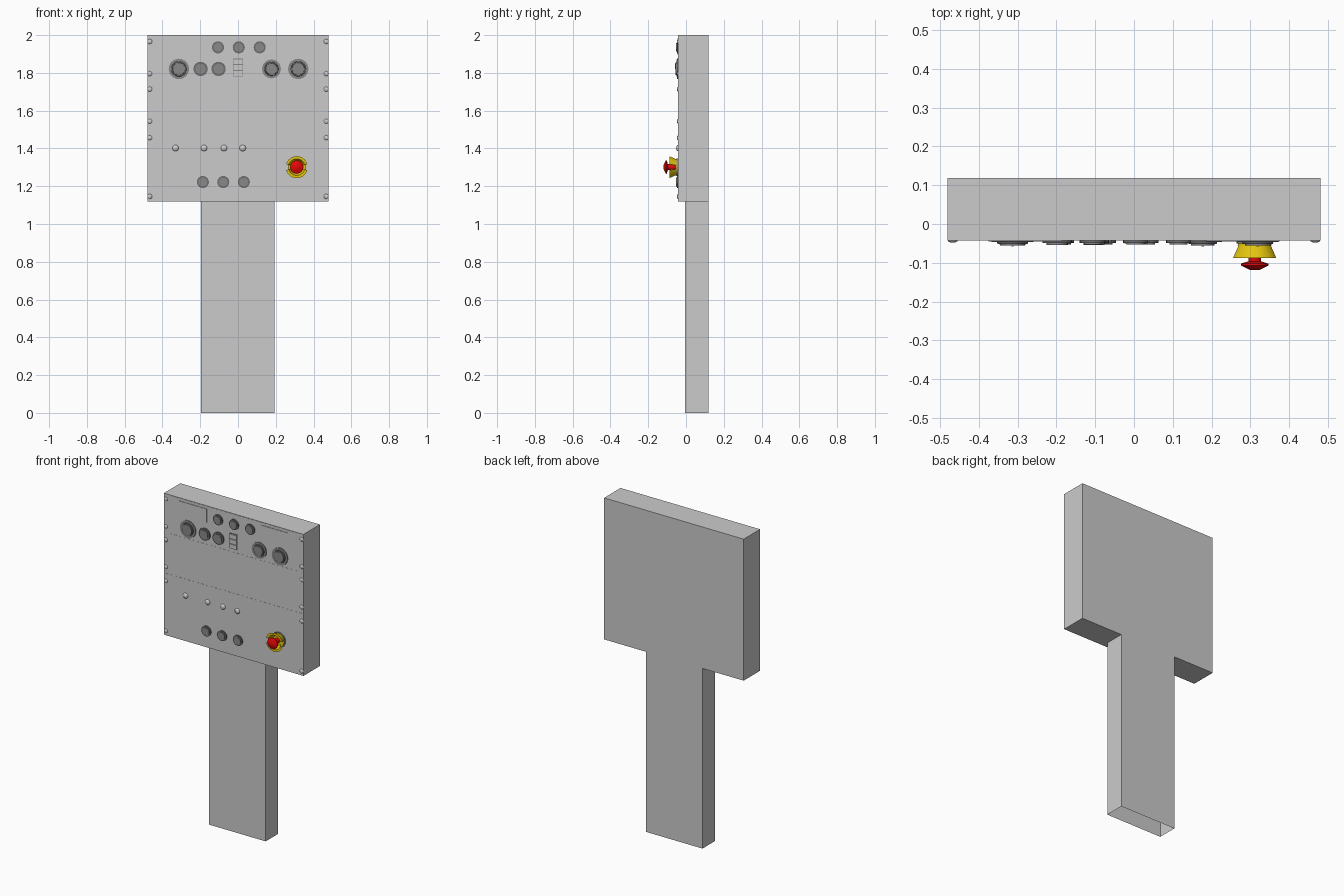
import bpy, bmesh, math
from mathutils import Matrix

cube = bpy.data.objects.get("Cube")
if cube:
    bpy.data.objects.remove(cube, do_unlink=True)

FRONT, BACK = -0.042, 0.119


def material(name, rgb):
    m = bpy.data.materials.new(name)
    m.use_nodes = True
    m.diffuse_color = (*rgb, 1)
    m.node_tree.nodes["Principled BSDF"].inputs["Base Color"].default_value = (*rgb, 1)
    return m


GREY = material("cabinet grey", (0.6, 0.6, 0.6))
MID = material("knob grey", (0.25, 0.25, 0.25))
DARK = material("bezel grey", (0.16, 0.16, 0.16))
YELLOW = material("safety yellow", (0.78, 0.56, 0.004))
RED = material("stop red", (0.78, 0.002, 0.002))


def finish(name, bm, mat, smooth=False):
    bmesh.ops.recalc_face_normals(bm, faces=bm.faces)
    me = bpy.data.meshes.new(name)
    bm.to_mesh(me)
    bm.free()
    me.materials.append(mat)
    ob = bpy.data.objects.new(name, me)
    bpy.context.collection.objects.link(ob)
    if smooth:
        bpy.ops.object.select_all(action='DESELECT')
        ob.select_set(True)
        bpy.context.view_layer.objects.active = ob
        bpy.ops.object.shade_smooth_by_angle(angle=math.radians(35))
    return ob


def box(name, x, y, z, mat, open_ends=False):
    """Box from (low, high) pairs, optionally without top and bottom."""
    bm = bmesh.new()
    size = [b - a for a, b in (x, y, z)]
    mid = [(a + b) / 2 for a, b in (x, y, z)]
    bmesh.ops.create_cube(bm, size=1, matrix=Matrix.Translation(mid) @ Matrix.Diagonal((*size, 1)))
    if open_ends:
        ends = [f for f in bm.faces if abs(f.normal.z) > 0.9]
        bmesh.ops.delete(bm, geom=ends, context='FACES_ONLY')
    return finish(name, bm, mat)


def plate(name, x, z, depth, mat):
    return box(name, x, (FRONT - depth, FRONT + 0.002), z, mat)


def turned(name, cx, cz, profile, mat, start=0, sweep=360, steps=24):
    """Revolve (radius, distance out of the panel) points about the y axis."""
    bm = bmesh.new()
    vs = [bm.verts.new((r, -h, 0)) for r, h in profile]
    es = [bm.edges.new(p) for p in zip(vs, vs[1:])]
    bmesh.ops.rotate(bm, verts=vs, matrix=Matrix.Rotation(math.radians(start), 3, 'Y'))
    bmesh.ops.spin(bm, geom=vs + es, axis=(0, 1, 0), cent=(0, 0, 0),
                   angle=math.radians(sweep), steps=steps)
    bmesh.ops.remove_doubles(bm, verts=bm.verts, dist=0.0002)
    bmesh.ops.translate(bm, verts=bm.verts, vec=(cx, FRONT, cz))
    return finish(name, bm, mat, True)


def knob(name, x, z, r, h):
    # Darker bezel ring with a lighter raised cap
    turned(name + "_bezel", x, z, [(r, 0), (r, h * .6), (0, h * .6)], DARK)
    turned(name + "_cap", x, z, [(r * .72, h * .5), (r * .72, h), (0, h)], MID)


# Cabinet and hollow pedestal
box("cabinet", (-0.48, 0.48), (FRONT, BACK), (1.12, 2.0), GREY)
box("pedestal", (-0.197, 0.193), (-0.004, BACK), (0, 1.12), GREY, open_ends=True)

# Seam between the panels and outline of the instrument panel
plate("panel_seam", (-0.48, 0.48), (1.498, 1.506), 0.0008, GREY)
for side, x in (("right", -0.435), ("left", 0.435)):
    plate("instrument_trim_" + side, (x - .004, x + .004), (1.755, 1.996), 0.0008, GREY)
plate("instrument_trim_bottom", (-0.439, 0.439), (1.752, 1.761), 0.0008, GREY)
plate("instrument_trim_top", (-0.439, 0.439), (1.989, 1.997), 0.0008, GREY)

# Display screens
for side, s in (("right", -1), ("left", 1)):
    c = s * 0.28
    plate("screen_" + side, (c - .095, c + .095), (1.897, 1.981), 0.003, GREY)

# Round knobs and push buttons
for i, x in enumerate((-0.106, 0.004, 0.115)):
    knob(f"upper_button_{i}", x, 1.935, 0.032, 0.011)
for i, x in enumerate((-0.186, -0.078, 0.031)):
    knob(f"lower_button_{i}", x, 1.222, 0.032, 0.011)
for i, x in enumerate((-0.198, -0.103)):
    knob(f"selector_{i}", x, 1.821, 0.038, 0.012)

# Large dials with a pointer bar
for i, (x, r) in enumerate(((-0.313, .054), (0.177, .05), (0.319, .054))):
    turned(f"dial_{i}_flange", x, 1.821, [(r, 0), (r, .005), (0, .005)], MID)
    turned(f"dial_{i}_ring", x, 1.821, [(r * .75, .004), (r * .72, .009), (0, .009)], DARK)
    turned(f"dial_{i}_cap", x, 1.821, [(r * .62, .008), (r * .6, .014), (0, .014)], MID)
    box(f"dial_{i}_pointer", (x - .003, x + .003), (FRONT - .016, FRONT - .012),
        (1.821, 1.821 + r * .55), MID)

# Stacked rocker switches
plate("switch_back", (-0.026, 0.026), (1.78, 1.876), 0.002, MID)
for i in range(3):
    z = 1.784 + i * 0.031
    plate(f"rocker_switch_{i}", (-0.024, 0.024), (z, z + .026), 0.008, GREY)


# Domed indicator lamps and panel screws
def dome(r, h):
    return [(r * math.cos(a), h * math.sin(a)) for a in (k * math.pi / 10 for k in range(6))]


for i, x in enumerate((-0.331, -0.18, -0.074, 0.025)):
    turned(f"indicator_{i}", x, 1.402, dome(.017, .01), GREY, steps=16)
for i, z in enumerate((1.966, 1.796, 1.714, 1.544, 1.457, 1.146)):
    for side, s in (("right", -1), ("left", 1)):
        turned(f"screw_{side}_{i}", s * 0.467, z, dome(.013, .006), GREY, steps=12)

# Emergency stop: base ring, split flared collar, mushroom button
ex, ez = 0.311, 1.301
turned("stop_base", ex, ez, [(.047, 0), (.047, .008), (0, .008)], MID)
for side, start in (("lower", 16), ("upper", 196)):
    turned("stop_collar_" + side, ex, ez,
           [(.039, .004), (.058, .046), (.044, .046), (.025, .004), (.039, .004)],
           YELLOW, start, 148, 14)
turned("stop_collar_floor", ex, ez, [(.043, .008), (.044, .014), (0, .014)], YELLOW)
turned("stop_stem", ex, ez, [(.016, .012), (.016, .062)], RED)
turned("stop_button", ex, ez,
       [(0, .052), (.016, .054), (.035, .060), (.035, .065), (.013, .076), (0, .077)], RED)
